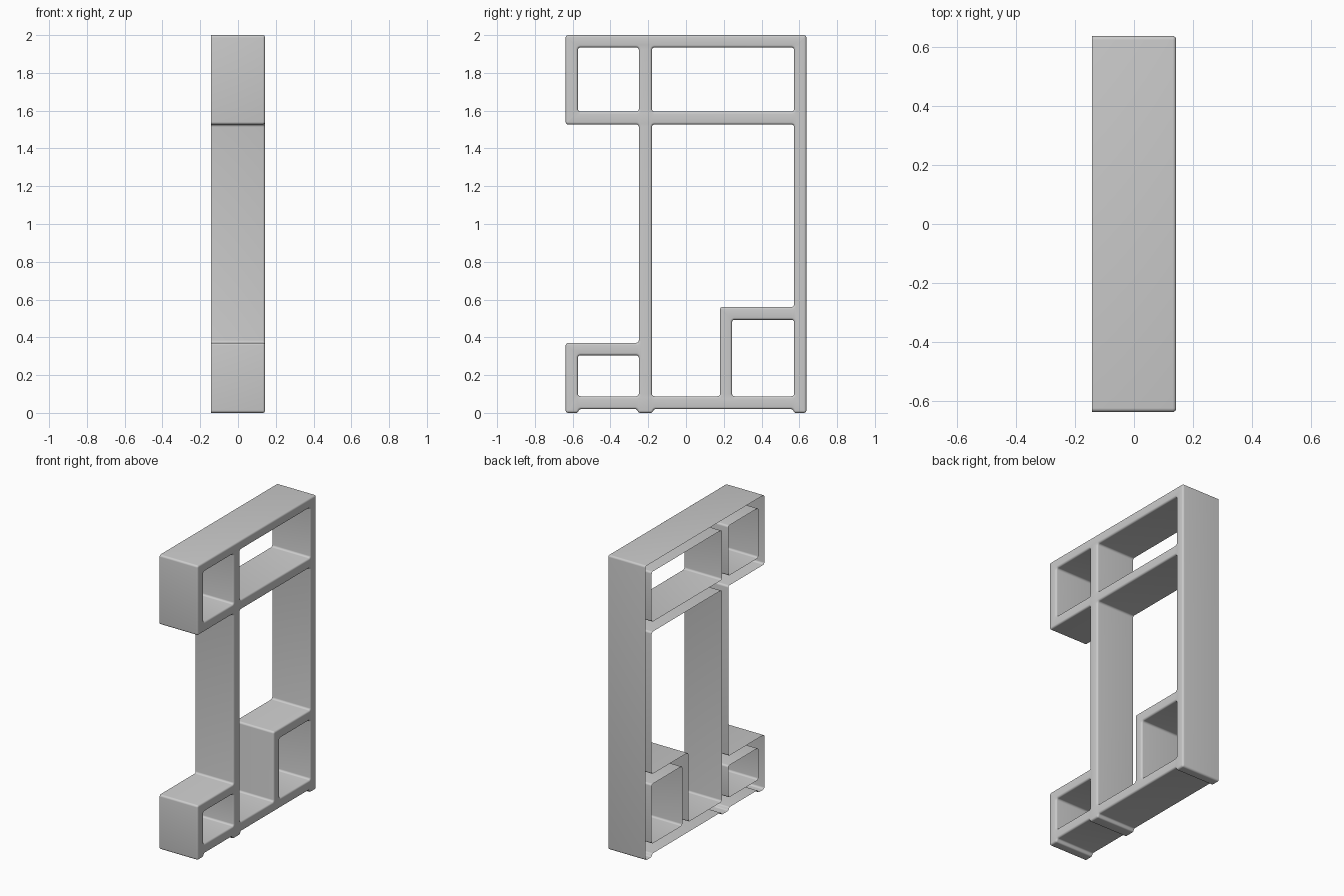
import bpy, bmesh, math
from mathutils import Vector

if "Cube" in bpy.data.objects:
    bpy.data.objects.remove(bpy.data.objects["Cube"])

BACK, FRONT = -0.143, 0.143   # depth range along x
R = 0.012                     # edge rounding
W = 0.637                     # half width along y
STEPS = 4


def rect(y0, y1, z0, z1):
    return [(y0, z0), (y1, z0), (y1, z1), (y0, z1)]


def fillet(points, radius):
    """Round every corner of a closed 2D profile."""
    out = []
    pts = [Vector(p) for p in points]
    for i, p in enumerate(pts):
        a = (pts[i - 1] - p).normalized()
        b = (pts[(i + 1) % len(pts)] - p).normalized()
        half = a.angle(b) / 2
        t = radius / math.tan(half)
        centre = p + (a + b).normalized() * (radius / math.sin(half))
        v0, v1 = p + a * t - centre, p + b * t - centre
        for k in range(STEPS + 1):
            f = k / STEPS
            mix = (v0 * (1 - f) + v1 * f).normalized()
            out.append(centre + mix * radius)
    return out


def offset(pts, d):
    """Shift a counter-clockwise profile inward by d (outward if negative)."""
    out = []
    for i, p in enumerate(pts):
        e0 = (p - pts[i - 1]).normalized()
        e1 = (pts[(i + 1) % len(pts)] - p).normalized()
        n0, n1 = Vector((-e0.y, e0.x)), Vector((-e1.y, e1.x))
        m = (n0 + n1).normalized()
        out.append(p + m * (d / m.dot(n0)))
    return out


def add_wall(bm, profile, sign):
    """Wall from the open back to a rounded front rim; returns rim edges."""
    base = fillet(profile, R + 0.001)
    rings = [(BACK, 0.0)]
    for k in range(STEPS + 1):
        a = math.pi / 2 * k / STEPS
        rings.append((FRONT - R + R * math.sin(a), R * (1 - math.cos(a))))
    prev = None
    for x, d in rings:
        ring = [bm.verts.new((x, p.x, p.y)) for p in offset(base, sign * d)]
        if prev:
            for i in range(len(ring)):
                j = (i + 1) % len(ring)
                bm.faces.new((prev[i], prev[j], ring[j], ring[i]))
        prev = ring
    return [bm.edges.get((prev[i], prev[i - 1])) for i in range(len(prev))]


# outer silhouette, with three low feet under the base
outline = [(-W, 0), (-0.575, 0), (-0.563, 0.02),
           (-0.262, 0.02), (-0.25, 0), (-0.18, 0), (-0.168, 0.02),
           (0.563, 0.02), (0.575, 0), (W, 0), (W, 2), (-W, 2),
           (-W, 1.527), (-0.25, 1.527), (-0.25, 0.371), (-W, 0.371)]

# compartments
openings = [
    rect(-0.572, -0.25, 0.088, 0.305),
    rect(-0.572, -0.25, 1.595, 1.935),
    rect(-0.18, 0.572, 1.595, 1.935),
    rect(0.244, 0.572, 0.088, 0.493),
    [(-0.18, 0.088), (0.18, 0.088), (0.18, 0.561),
     (0.572, 0.561), (0.572, 1.527), (-0.18, 1.527)],
]

# hollow shelf shell: walls plus front face, open at the back
bm = bmesh.new()
rim = add_wall(bm, outline, 1)
for hole in openings:
    rim += add_wall(bm, hole, -1)
bmesh.ops.triangle_fill(bm, use_beauty=True, use_dissolve=False, edges=rim,
                        normal=(1, 0, 0))
bmesh.ops.recalc_face_normals(bm, faces=bm.faces[:])
front = max(bm.faces, key=lambda f: f.calc_center_median().x)
if front.normal.x < 0:
    bmesh.ops.reverse_faces(bm, faces=bm.faces[:])

mesh = bpy.data.meshes.new("shelf_frame")
bm.to_mesh(mesh)
bm.free()
shelf = bpy.data.objects.new("shelf_frame", mesh)
bpy.context.collection.objects.link(shelf)
bpy.context.view_layer.objects.active = shelf
shelf.select_set(True)
bpy.ops.object.shade_smooth_by_angle(angle=math.radians(35))
